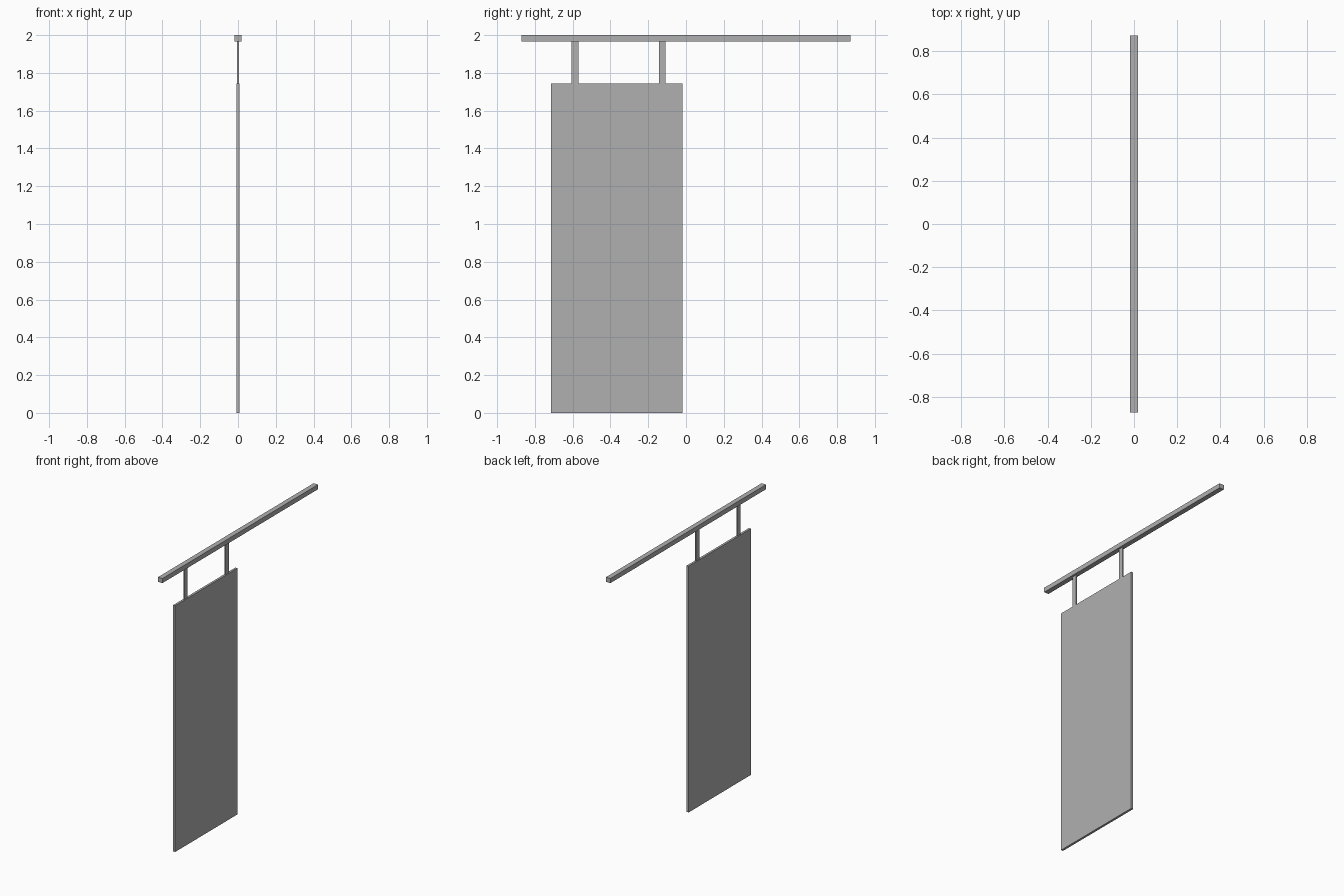
import bpy

if "Cube" in bpy.data.objects:
    bpy.data.objects.remove(bpy.data.objects["Cube"])

# Mid-grey metal shared by all parts
grey = bpy.data.materials.new("mid_grey")
grey.diffuse_color = (0.435, 0.435, 0.435, 1)
grey.use_nodes = True
grey.node_tree.nodes["Principled BSDF"].inputs["Base Color"].default_value = grey.diffuse_color


def box(name, x, y, z):
    """Axis-aligned box from (min, max) ranges."""
    bpy.ops.mesh.primitive_cube_add(size=1)
    ob = bpy.context.object
    ob.name = name
    ob.location = [(a + b) / 2 for a, b in (x, y, z)]
    ob.scale = [b - a for a, b in (x, y, z)]
    bpy.ops.object.transform_apply(location=True, rotation=False, scale=True)
    ob.data.materials.append(grey)
    return ob


# Overhead sliding rail
box("rail", (-0.0175, 0.0175), (-0.871, 0.871), (1.967, 2.0))

# Hanging door panel
box("door_panel", (-0.008, 0.008), (-0.715, -0.018), (0.0, 1.745))

# Two flat hanger straps between rail and panel
for name, y in (("outer_hanger", -0.587), ("inner_hanger", -0.126)):
    box(name, (-0.004, 0.004), (y - 0.018, y + 0.018), (1.745, 1.967))
